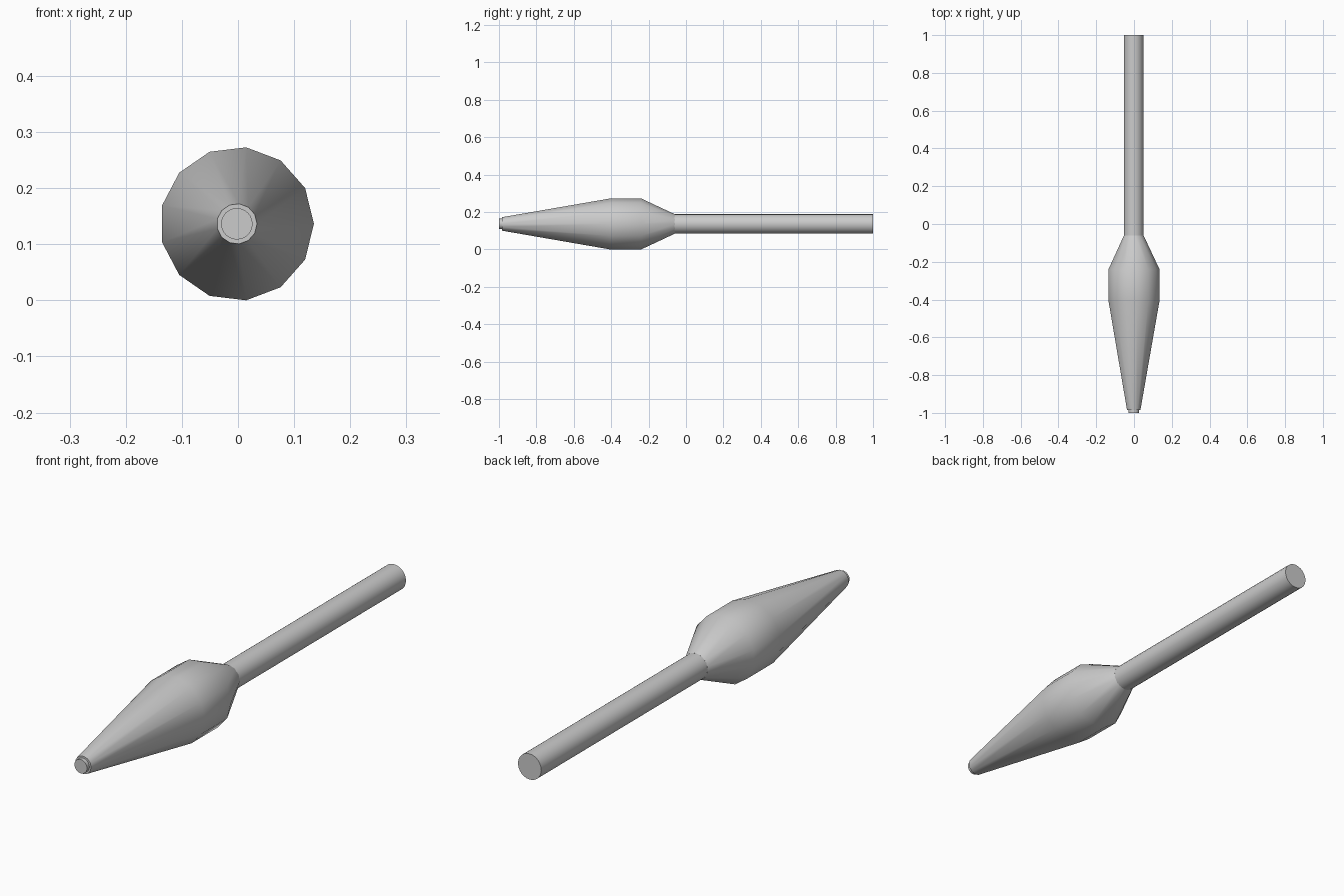
import bpy, bmesh, math

if "Cube" in bpy.data.objects:
    bpy.data.objects.remove(bpy.data.objects["Cube"])

AXIS_X, AXIS_Z = -0.002, 0.1363


def lathe(name, profile, sides):
    """Spin (y, radius) points about the long axis and cap both ends."""
    bm = bmesh.new()
    rings = []
    for y, r in profile:
        angles = [2 * math.pi * i / sides for i in range(sides)]
        rings.append([bm.verts.new((AXIS_X + r * math.cos(a), y, AXIS_Z + r * math.sin(a)))
                      for a in angles])
    for a, b in zip(rings, rings[1:]):
        for i in range(sides):
            j = (i + 1) % sides
            bm.faces.new((a[i], a[j], b[j], b[i]))
    bm.faces.new(rings[0])
    bm.faces.new(rings[-1])
    bmesh.ops.recalc_face_normals(bm, faces=bm.faces)
    mesh = bpy.data.meshes.new(name)
    bm.to_mesh(mesh)
    bm.free()
    obj = bpy.data.objects.new(name, mesh)
    bpy.context.collection.objects.link(obj)
    bpy.ops.object.select_all(action='DESELECT')
    obj.select_set(True)
    bpy.context.view_layer.objects.active = obj
    bpy.ops.object.shade_smooth_by_angle(angle=math.radians(40))
    return obj


# Tapered head: narrow nose, straight belly, shoulder down to the shaft
lathe("head", [(-0.985, 0.036), (-0.405, 0.1373), (-0.24, 0.1373), (-0.06, 0.0525)], 13)
# Small stub protruding from the nose
lathe("nose_stub", [(-1.0, 0.028), (-0.97, 0.028)], 24)
# Long straight shaft
lathe("shaft", [(-0.08, 0.052), (1.0, 0.052)], 24)
